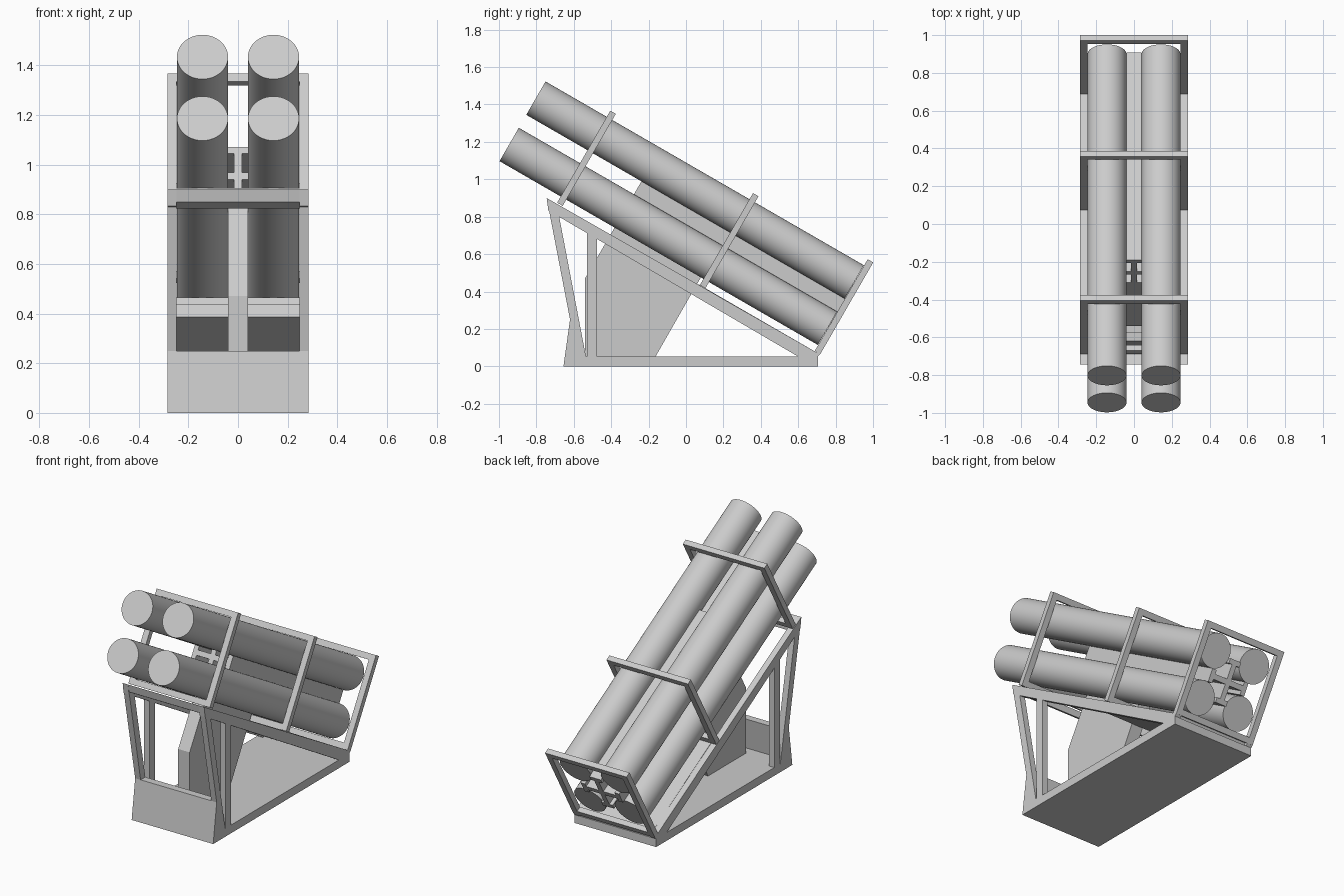
import bpy, bmesh, math
from mathutils import Vector

if "Cube" in bpy.data.objects:
    bpy.data.objects.remove(bpy.data.objects["Cube"])

C, S = math.cos(math.radians(30)), 0.5
FRONT = (-0.874, 1.31)          # centre of the tube mouths (y, z)


def tilt(s, t):
    """Point s along the tubes (front to rear), t above their centre line."""
    return (FRONT[0] + C * s + S * t, FRONT[1] - S * s + C * t)


def prism(name, profile, x0, x1):
    """Extrude a (y, z) outline from x0 to x1."""
    bm = bmesh.new()
    face = bm.faces.new([bm.verts.new((x0, y, z)) for y, z in profile])
    ext = bmesh.ops.extrude_face_region(bm, geom=[face])
    verts = [g for g in ext['geom'] if isinstance(g, bmesh.types.BMVert)]
    bmesh.ops.translate(bm, verts=verts, vec=(x1 - x0, 0, 0))
    bmesh.ops.recalc_face_normals(bm, faces=bm.faces)
    me = bpy.data.meshes.new(name)
    bm.to_mesh(me)
    bm.free()
    ob = bpy.data.objects.new(name, me)
    bpy.context.collection.objects.link(ob)
    return ob


def tilted_box(name, x0, x1, s0, s1, t0, t1):
    return prism(name, [tilt(s0, t0), tilt(s1, t0), tilt(s1, t1), tilt(s0, t1)], x0, x1)


W, IN = 0.285, 0.247            # outer and inner half width of the frame
R, PITCH = 0.103, 0.143         # tube radius, offset from centre

# four tubes
LENGTH = 1.965
for i, x in enumerate((-PITCH, PITCH)):
    for j, t in enumerate((-PITCH, PITCH)):
        y, z = tilt(LENGTH / 2, t)
        bpy.ops.mesh.primitive_cylinder_add(vertices=64, radius=R, depth=LENGTH,
                                            location=(x, y, z),
                                            rotation=(math.radians(60), 0, 0))
        bpy.context.object.name = f"tube_{i}{j}"
        bpy.ops.object.shade_smooth_by_angle(angle=math.radians(35))

# three rectangular hoops around the tubes
H, B = 0.284, 0.036
for n, s in enumerate((0.378, 1.259, 1.967)):
    e = s + 0.034
    tilted_box(f"hoop_{n}_top", -W, W, s, e, H - B, H)
    tilted_box(f"hoop_{n}_bottom", -W, W, s, e, -H, -H + B)
    for x in (-W, IN):
        tilted_box(f"hoop_{n}_side", x, x + W - IN, s, e, -H + B, H - B)

# cross-shaped spine with capped arms between the tubes
S0, S1, A, CAP, WEB = 0.711, 1.98, 0.134, 0.04, 0.016
tilted_box("spine_vertical_web", -WEB, WEB, S0, S1, -A, A)
for k in (-1, 1):
    a, b = sorted((k * WEB, k * A))
    tilted_box("spine_side_web", a, b, S0, S1, -WEB, WEB)
    a, b = sorted((k * (A - 0.03), k * A))
    tilted_box("spine_cap", -CAP, CAP, S0, S1, a, b)
    tilted_box("spine_side_cap", a, b, S0, S1, -CAP, CAP)

# central pedestal
prism("pedestal", [(-0.54, 0.04), (-0.54, 0.47), tilt(S0, -0.12), tilt(1.243, -0.12),
                   (0.03, 0.39), (-0.17, 0.04)], -CAP, CAP)

# floor, front panel, upper front crossbar
prism("floor", [(-0.655, 0), (0.705, 0), (0.705, 0.052), (-0.648, 0.052)], -W, W)
prism("front_panel", [(-0.648, 0.052), (-0.62, 0.25), (-0.573, 0.25), (-0.60, 0.052)], -W, W)
prism("front_crossbar", [(-0.745, 0.90), (-0.736, 0.85), (-0.69, 0.823), (-0.69, 0.868)], -IN, IN)

# plate under the rear half of the tubes
tilted_box("rear_plate", -IN, IN, 1.25, 1.975, -0.345, -H)

# side trusses
for x in (-W, IN):
    x1 = x + W - IN
    prism("side_beam", [(-0.745, 0.90), (-0.736, 0.833), (0.60, 0.052), (0.705, 0.052), tilt(2.0, -H)], x, x1)
    prism("front_post", [(-0.745, 0.90), (-0.62, 0.25), (-0.648, 0.052), (-0.535, 0.052), (-0.68, 0.81)], x, x1)
    prism("upright_post", [(-0.53, 0.05), (-0.475, 0.05), (-0.475, 0.69), (-0.53, 0.72)], x, x1)
